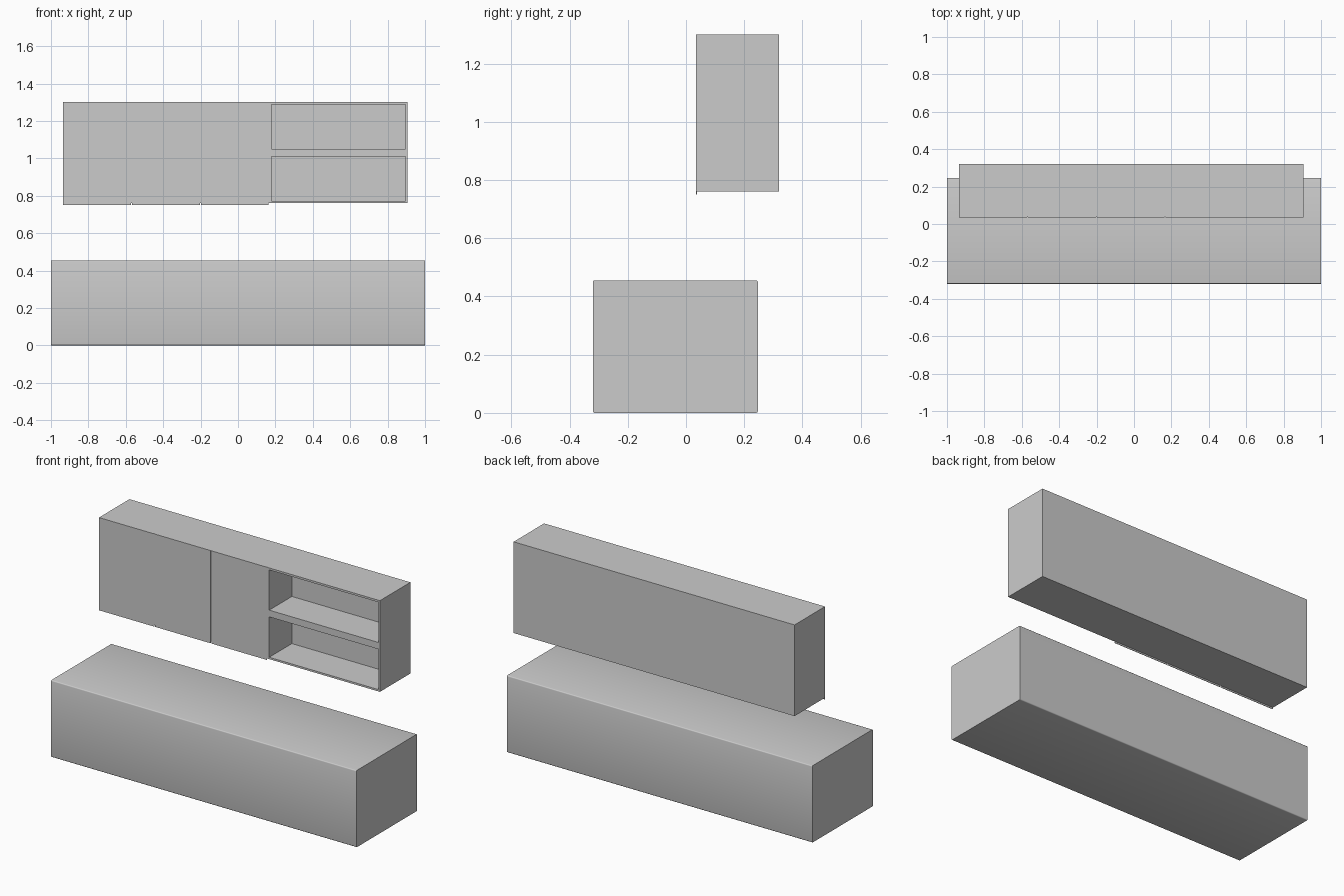
import bpy, bmesh, math

if "Cube" in bpy.data.objects:
    bpy.data.objects.remove(bpy.data.objects["Cube"])


def box(name, x0, x1, y0, y1, z0, z1):
    """Axis-aligned box given by its limits."""
    bm = bmesh.new()
    bmesh.ops.create_cube(bm, size=1)
    for v in bm.verts:
        v.co.x = x1 if v.co.x > 0 else x0
        v.co.y = y1 if v.co.y > 0 else y0
        v.co.z = z1 if v.co.z > 0 else z0
    me = bpy.data.meshes.new(name)
    bm.to_mesh(me)
    bm.free()
    ob = bpy.data.objects.new(name, me)
    bpy.context.collection.objects.link(ob)
    return ob


FRONT, BACK = 0.035, 0.32      # wall cabinet depth limits
DOOR = 0.003                   # door leaf thickness

# Low base cabinet, long edges slightly rounded
base = box("base_cabinet", -1, 1, -0.32, 0.247, 0, 0.455)
bm = bmesh.new()
bm.from_mesh(base.data)
long_edges = [e for e in bm.edges
              if abs(e.verts[0].co.x - e.verts[1].co.x) > 1]
bmesh.ops.bevel(bm, geom=long_edges, offset=0.006, segments=3,
                profile=0.5, affect='EDGES')
bm.to_mesh(base.data)
bm.free()
bpy.context.view_layer.objects.active = base
base.select_set(True)
bpy.ops.object.shade_smooth_by_angle(angle=math.radians(35))

# Wall cabinet carcass
carcass = box("wall_cabinet", -0.935, 0.905, FRONT, BACK, 0.76, 1.30)

# Cutters: two open shelf bays, and a shallow rebate that seats the doors
cutters = [
    box("lower_bay_cutter", 0.18, 0.895, FRONT - 0.1, 0.247, 0.771, 1.01),
    box("upper_bay_cutter", 0.18, 0.895, FRONT - 0.1, 0.247, 1.05, 1.288),
    box("door_rebate_cutter", -1.1, 0.168, FRONT - 0.1, FRONT + DOOR, 0.6, 1.5),
]
for c in cutters:
    c.hide_render = True
    c.hide_set(True)
    c.display_type = 'WIRE'
    mod = carcass.modifiers.new(c.name, 'BOOLEAN')
    mod.operation = 'DIFFERENCE'
    mod.solver = 'EXACT'
    mod.object = c

# Three thin doors separated by narrow gaps, hanging just below the carcass
pitch, gap = 0.3683, 0.006
for i in range(3):
    x = -0.935 + i * pitch
    box(f"door_{i + 1}", x, x + pitch - gap, FRONT, FRONT + DOOR, 0.751, 1.30)
